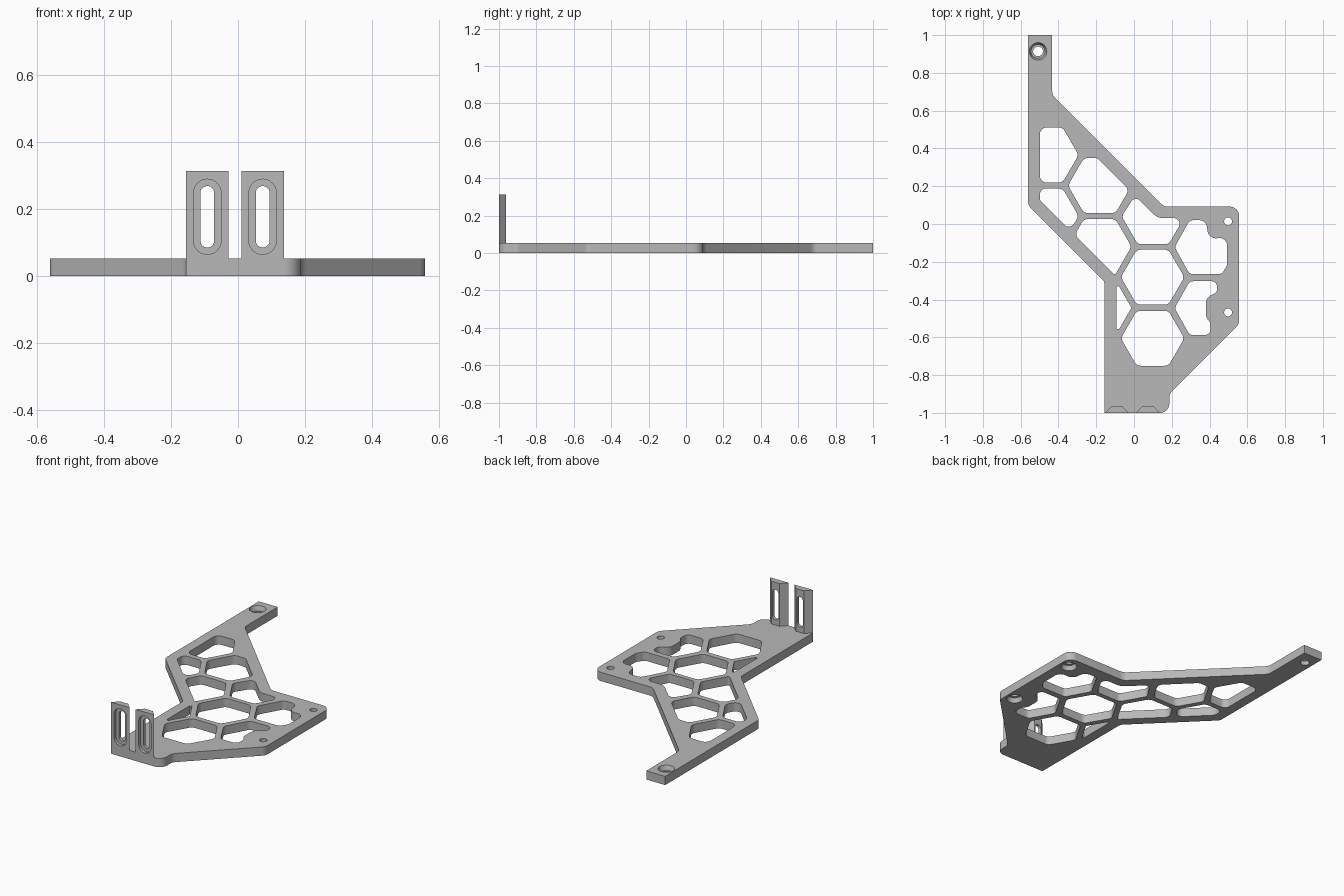
import bpy, bmesh, math
from mathutils import Vector

cube = bpy.data.objects.get("Cube")
if cube:
    bpy.data.objects.remove(cube)

grey = bpy.data.materials.new("light_grey")
grey.use_nodes = True
grey.diffuse_color = (0.48, 0.48, 0.48, 1)
grey.node_tree.nodes["Principled BSDF"].inputs["Base Color"].default_value = grey.diffuse_color

THICK = 0.053
TAB_TOP = 0.313


def rounded(corners, radius=0.03):
    """Fillet a polygon; a corner may carry its own radius as a third value."""
    pts, n = [], len(corners)
    for i, c in enumerate(corners):
        r = c[2] if len(c) > 2 else radius
        p = Vector(c[:2])
        u = Vector(corners[i - 1][:2]) - p
        v = Vector(corners[(i + 1) % n][:2]) - p
        if r == 0:
            pts.append(p)
            continue
        half = u.angle(v) / 2
        t = min(r / math.tan(half), 0.49 * u.length, 0.49 * v.length)
        r = t * math.tan(half)
        u.normalize()
        v.normalize()
        centre = p + (u + v).normalized() * t / math.cos(half)
        a, b = p + u * t - centre, p + v * t - centre
        pts += [centre + a.lerp(b, k / 6).normalized() * r for k in range(7)]
    return pts


def circle(x, y, r, n=32):
    return [(x + r * math.cos(math.tau * k / n), y + r * math.sin(math.tau * k / n))
            for k in range(n)]


def prism(bm, bottom, lo, hi, top=None, upright=False):
    """Loft an outline between two levels, along z or (upright) along y."""
    def ring(pts, d):
        return [bm.verts.new((p[0], d, p[1]) if upright else (p[0], p[1], d)) for p in pts]
    a, b = ring(bottom, lo), ring(top or bottom, hi)
    n = len(a)
    faces = [bm.faces.new(a[::-1]), bm.faces.new(b)]
    faces += [bm.faces.new((a[i], a[(i + 1) % n], b[(i + 1) % n], b[i])) for i in range(n)]
    bmesh.ops.recalc_face_normals(bm, faces=faces)


def make(name, bm):
    mesh = bpy.data.meshes.new(name)
    bm.to_mesh(mesh)
    bm.free()
    mesh.materials.append(grey)
    ob = bpy.data.objects.new(name, mesh)
    bpy.context.collection.objects.link(ob)
    return ob


def cut(ob, bm):
    """Subtract the cutter, apply the result and drop the cutter."""
    cutter = make("cutter", bm)
    cutter.hide_render = True
    mod = ob.modifiers.new("cut", "BOOLEAN")
    mod.operation, mod.solver, mod.object = "DIFFERENCE", "EXACT", cutter
    bpy.context.view_layer.update()
    result = bpy.data.meshes.new_from_object(ob.evaluated_get(bpy.context.evaluated_depsgraph_get()))
    ob.modifiers.clear()
    ob.data = result
    bpy.data.objects.remove(cutter)


def finish(ob):
    bpy.ops.object.select_all(action="DESELECT")
    ob.select_set(True)
    bpy.context.view_layer.objects.active = ob
    bpy.ops.object.shade_smooth_by_angle(angle=math.radians(30))


def hexagon(col, row):
    """Corners of one honeycomb cell."""
    return [Vector((0.0985 + 0.28 * col + 0.168 * math.cos(math.pi * k / 3),
                    -0.2815 + 0.3235 * row + 0.168 * math.sin(math.pi * k / 3)))
            for k in range(6)]


def clip(poly, point, normal):
    """Keep the part of a convex polygon on the normal's side."""
    out = []
    for a, b in zip(poly, poly[1:] + poly[:1]):
        da = (a - Vector(point)).dot(Vector(normal))
        db = (b - Vector(point)).dot(Vector(normal))
        if da >= 0:
            out.append(a)
        if da * db < 0:
            out.append(a.lerp(b, da / (da - db)))
    return out


# Flat bracket plate
outline = [(-0.56, 1, 0), (-0.433, 1, 0), (-0.433, 0.683, 0.05), (0.158, 0.092, 0.06),
           (0.557, 0.092, 0.05), (0.557, -0.53, 0.05), (0.187, -0.9, 0.05),
           (0.187, -1, 0.05), (-0.155, -1, 0), (-0.155, -0.306, 0.04), (-0.56, 0.099, 0.04)]
bm = bmesh.new()
prism(bm, rounded(outline), 0, THICK)
plate = make("bracket_plate", bm)

# Honeycomb windows, trimmed by the rim
left = ((-0.4985, 0), (1, 0))
inner_left = ((-0.092, 0), (1, 0))
upper = ((-0.187, 0.343), (-1, -1))
lower = ((-0.298, -0.075), (1, 1))
cells = [(0, 0, []), (0, -1, []), (-1, 1.5, [upper]), (-1, 0.5, [lower]),
         (-2, 2, [left]), (-2, 1, [left, lower]), (-1, -0.5, [inner_left])]
bm = bmesh.new()
for col, row, planes in cells:
    poly = hexagon(col, row)
    for point, normal in planes:
        poly = clip(poly, point, normal)
    small = planes == [inner_left]
    prism(bm, rounded(poly, 0.008 if small else 0.036), -0.1, 0.2)

# Windows that bend around the rim corner and the screw bosses
bent = [
    [(-0.065, 0.041), (0.006, 0.15), (0.125, 0.031, 0.07), (0.263, 0.031),
     (0.184, -0.107), (0.02, -0.107)],
    [(0.215, -0.123), (0.295, 0.02), (0.382, 0.02, 0.04), (0.395, -0.085, 0.09),
     (0.493, -0.065, 0.04), (0.493, -0.218), (0.464, -0.266), (0.295, -0.266)],
    [(0.215, -0.445), (0.295, -0.303), (0.44, -0.303), (0.44, -0.362),
     (0.38, -0.39, 0.06), (0.38, -0.49, 0.05), (0.405, -0.525),
     (0.405, -0.588), (0.295, -0.588)],
]
for corners in bent:
    prism(bm, rounded(corners), -0.1, 0.2)
cut(plate, bm)

# Screw holes: one sunk from above, two sunk from below
screws = [(-0.508, 0.914, 0.026, True), (0.498, 0.014, 0.021, False), (0.498, -0.468, 0.021, False)]
bores, sinks = bmesh.new(), bmesh.new()
for x, y, r, from_top in screws:
    prism(bores, circle(x, y, r), -0.1, 0.2)
    wide, narrow = circle(x, y, 0.047), circle(x, y, 0.037)
    if from_top:
        prism(sinks, narrow, 0.025, THICK + 0.002, wide)
    else:
        prism(sinks, wide, -0.002, 0.028, narrow)
cut(plate, bores)
cut(plate, sinks)
finish(plate)

# Upright slotted tabs with tapered backs
for name, x in (("right_tab", -0.0915), ("left_tab", 0.0735)):
    bm = bmesh.new()
    prism(bm, [(x - 0.0635, -1), (x + 0.0635, -1), (x + 0.027, -0.963), (x - 0.027, -0.963)],
          THICK, TAB_TOP)
    tab = make(name, bm)
    for w, h, back in ((0.041, 0.112, -0.982), (0.0205, 0.0915, -0.9)):
        mid = 0.177
        slot = [(x - w, mid - h), (x + w, mid - h), (x + w, mid + h), (x - w, mid + h)]
        bm = bmesh.new()
        prism(bm, rounded(slot, w), -1.1, back, upright=True)
        cut(tab, bm)
    finish(tab)
